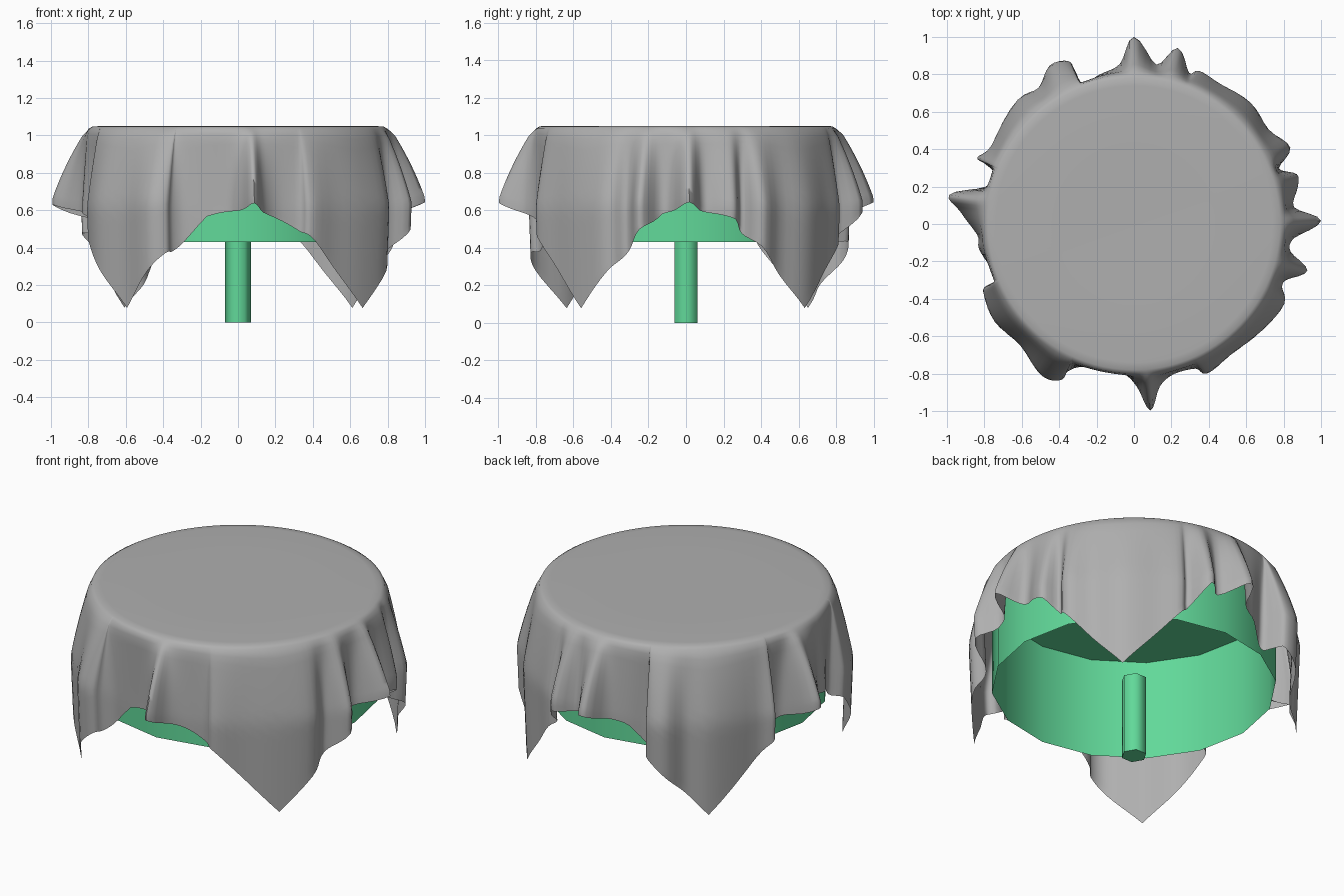
import bpy, bmesh, math

if "Cube" in bpy.data.objects:
    bpy.data.objects.remove(bpy.data.objects["Cube"])


def material(name, rgb):
    m = bpy.data.materials.new(name)
    m.diffuse_color = (*rgb, 1)
    m.use_nodes = True
    m.node_tree.nodes["Principled BSDF"].inputs["Base Color"].default_value = m.diffuse_color
    return m


green = material("green_paint", (0.12, 0.69, 0.32))
grey = material("grey_cloth", (0.43, 0.43, 0.43))


def add_object(name, bm, mat, smooth=40):
    bmesh.ops.recalc_face_normals(bm, faces=bm.faces)
    me = bpy.data.meshes.new(name)
    bm.to_mesh(me)
    bm.free()
    ob = bpy.data.objects.new(name, me)
    bpy.context.collection.objects.link(ob)
    me.materials.append(mat)
    bpy.ops.object.select_all(action='DESELECT')
    bpy.context.view_layer.objects.active = ob
    ob.select_set(True)
    bpy.ops.object.shade_smooth_by_angle(angle=math.radians(smooth))
    return ob


def prism(bm, r, z0, z1, n, bottom=True):
    rings = [[bm.verts.new((r * math.cos(2 * math.pi * i / n), r * math.sin(2 * math.pi * i / n), z))
              for i in range(n)] for z in (z0, z1)]
    for i in range(n):
        j = (i + 1) % n
        bm.faces.new((rings[0][i], rings[0][j], rings[1][j], rings[1][i]))
    bm.faces.new(rings[1])
    if bottom:
        bm.faces.new(rings[0][::-1])


# Table drum: closed top, open underneath
bm = bmesh.new()
prism(bm, 0.775, 0.43, 1.03, 16, bottom=False)
add_object("table_drum", bm, green)

# Six-sided table stem
bm = bmesh.new()
prism(bm, 0.07, 0.0, 0.48, 6)
add_object("table_stem", bm, green, 65)

# Fold outline of the hanging cloth: (angle in degrees, radius)
folds = [(-176, .83), (-171, .83), (-163, .79), (-158, .79), (-157, .86), (-154, .88), (-145, .90),
         (-133, .88), (-121, .94), (-115, .91), (-114, .85), (-109, .80), (-95, .79), (-89, .86),
         (-85, .99), (-81, .87), (-75, .82), (-67, .83), (-64, .88), (-53, .86), (-40, .88),
         (-28, .90), (-23, .85), (-20, .86), (-15, .95), (-10, .84), (-5, .85), (1, .99), (6, .85),
         (13, .89), (17, .90), (21, .82), (26, .92), (35, .87), (46, .89), (58, .87), (67, .88),
         (70, .85), (76, .96), (82, .85), (90, .99), (95, .85), (103, .81), (110, .79), (111, .87),
         (112, .93), (118, .95), (125, .88), (133, .90), (151, .86), (157, .90), (158, .85),
         (160, .79), (166, .81), (171, .99), (176, .92)]
tips = (-133, -40, 46, 133)    # where the four cloth corners hang


def spline(p0, p1, p2, p3, t):
    return 0.5 * (2 * p1 + (p2 - p0) * t + (2 * p0 - 5 * p1 + 4 * p2 - p3) * t * t
                  + (3 * p1 - p0 - 3 * p2 + p3) * t ** 3)


# Resample the outline smoothly
n, samples = len(folds), []
for i in range(n):
    quad = []
    for k in range(-1, 3):
        a, r = folds[(i + k) % n]
        quad.append((a + 360 * ((i + k) // n), r))
    for s in range(4):
        samples.append([spline(*[q[c] for q in quad], s / 4) for c in (0, 1)])
base = sorted(a for a, r in samples)

# Square cloth: flat disc, rounded rim, then the folded drape down to a straight hem
RIM, HALF, ROWS = 0.80, 1.24, 16
bm = bmesh.new()
columns = []
for (a, rad), b in zip(samples, base):
    ta, tb = math.radians(a), math.radians(b)
    hang = HALF / max(abs(math.cos(tb)), abs(math.sin(tb))) - RIM
    off = min(abs((b - t + 180) % 360 - 180) for t in tips)
    tip = 0.96 - 0.92 * math.radians(off)      # straight edges of a corner triangle
    hang = max(min(hang, 0.60), tip)
    col = [bm.verts.new((r * math.cos(tb), r * math.sin(tb), z))
           for r, z in ((0.4, 1.048), (0.74, 1.05), (0.78, 1.047))]
    for k in range(ROWS + 1):
        d = hang * k / ROWS
        x = min(1, d / 0.42)
        f = x * (1.25 - 0.25 * x)
        r = RIM + (rad - RIM) * f + 0.01 * min(1, d / 0.05) - 0.04 * max(0, d - 0.45)
        z = 1.035 - math.sqrt(max(0, d * d - (r - RIM) ** 2))
        t = tb + (ta - tb) * f
        col.append(bm.verts.new((r * math.cos(t), r * math.sin(t), z)))
    columns.append(col)
centre = bm.verts.new((0, 0, 1.047))
for i, c in enumerate(columns):
    e = columns[(i + 1) % len(columns)]
    bm.faces.new((centre, c[0], e[0]))
    for k in range(len(c) - 1):
        bm.faces.new((c[k], c[k + 1], e[k + 1], e[k]))
add_object("tablecloth", bm, grey, 80)
